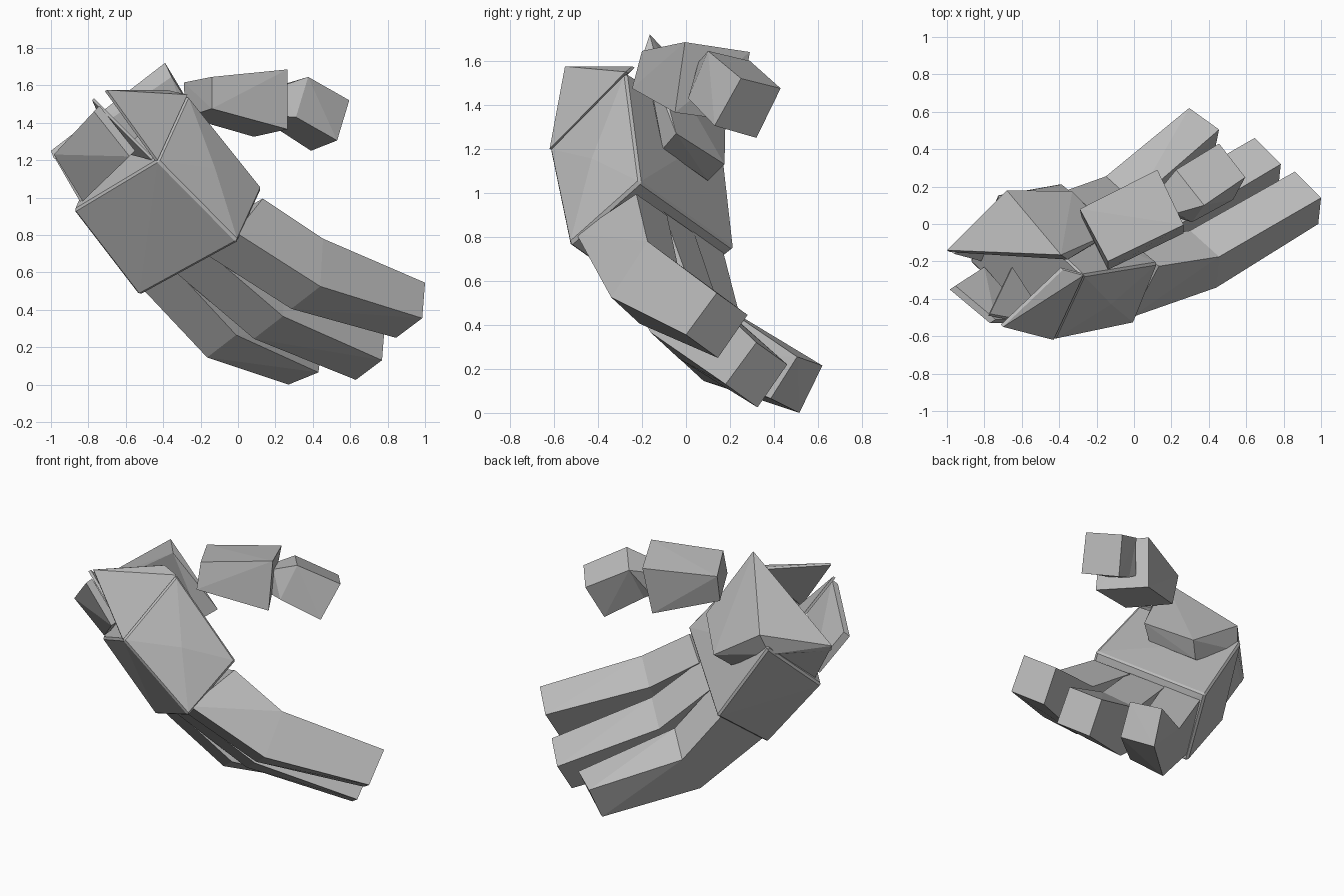
import bpy, bmesh, math
from mathutils import Vector as V

grey = bpy.data.materials.new("plain grey")
grey.diffuse_color = (0.5, 0.5, 0.5, 1)


def hull(name, pts, bevel=0.0):
    """Flat-faced convex block around a few corner points."""
    bm = bmesh.new()
    for p in pts:
        bm.verts.new(p)
    bmesh.ops.convex_hull(bm, input=bm.verts)
    loose = [v for v in bm.verts if not v.link_faces]
    bmesh.ops.delete(bm, geom=loose, context='VERTS')
    bmesh.ops.dissolve_limit(bm, angle_limit=math.radians(3), verts=bm.verts, edges=bm.edges)
    bmesh.ops.recalc_face_normals(bm, faces=bm.faces)
    me = bpy.data.meshes.new(name)
    bm.to_mesh(me)
    bm.free()
    me.materials.append(grey)
    ob = bpy.data.objects.new(name, me)
    bpy.context.collection.objects.link(ob)
    if bevel:
        m = ob.modifiers.new("bevel", 'BEVEL')
        m.width, m.segments = bevel, 1
        m.limit_method = 'ANGLE'
        m.angle_limit = math.radians(40)
    return ob


def shift(quad, d):
    return [V(p) + V(d) for p in quad]


# palm block
A, B = V((-0.43, -0.62, 1.20)), V((0.0, -0.53, 0.765))
C, D = V((-0.27, -0.275, 1.55)), V((0.13, -0.21, 1.05))
E, F = V((-0.88, -0.20, 0.93)), V((-0.53, -0.12, 0.475))
G, H = V((-0.73, 0.16, 1.275)), V((-0.39, 0.22, 0.745))
side_bulge = (C + D + A + B) / 4 + V((0.02, -0.02, 0.015))
hull("palm", [A, B, C, D, E, F, G, H, side_bulge], 0.012)

# three fingers, two segments each
base = [V(p) for p in ((0.17, -0.22, 0.97), (0.04, -0.48, 0.78), (-0.13, -0.35, 0.67), (0.0, -0.08, 0.87))]
joint = [V(p) for p in ((0.455, -0.175, 0.78), (0.44, -0.34, 0.525), (0.285, -0.21, 0.405), (0.30, -0.035, 0.66))]
tip = [V(p) for p in ((1.0, 0.14, 0.545), (0.985, 0.0, 0.355), (0.845, 0.145, 0.25), (0.86, 0.28, 0.445))]
moves = [
    ((0, 0, 0), (0, 0, 0), (0, 0, 0)),
    ((-0.18, 0.13, -0.09), (-0.20, 0.18, -0.16), (-0.215, 0.18, -0.225)),
    ((-0.36, 0.26, -0.18), (-0.45, 0.29, -0.26), None),
]
last_tip = [V(p) for p in ((0.455, 0.505, 0.255), (0.43, 0.385, 0.065), (0.27, 0.515, 0.0), (0.295, 0.62, 0.215))]
for i, (mb, mj, mt) in enumerate(moves, 1):
    b, j = shift(base, mb), shift(joint, mj)
    t = shift(tip, mt) if mt else last_tip
    b = [p - 0.13 * (q - p) for p, q in zip(b, j)]
    hull(f"finger_{i}_base", b + j)
    hull(f"finger_{i}_tip", j + t)

# thumb pad lying on the inner palm, with a flap past the wrist
pad = [V(p) for p in ((-0.12, -0.045, 1.27), (-0.33, 0.175, 1.13), (-0.68, 0.18, 1.36),
                      (-1.0, -0.14, 1.25), (-0.39, -0.165, 1.72))]
under = [V(p) for p in ((-0.21, -0.105, 1.20), (-0.41, 0.10, 1.055), (-0.72, 0.13, 1.22),
                        (-0.985, -0.15, 1.21), (-0.355, -0.19, 1.645))]
hull("thumb_pad", pad + under)


# wrist flaps splaying open around the cut end
def flap(name, pts, inward):
    hull(name, pts + [p + V(inward) for p in pts])


flap("wrist_flap_top", [A.copy(), C.copy(), V((-0.38, -0.245, 1.575)), V((-0.70, -0.55, 1.575))],
     (-0.012, 0.012, -0.006))
flap("wrist_flap_side", [V((-0.58, -0.53, 1.22)), V((-0.83, -0.25, 0.98)),
                         V((-0.985, -0.35, 1.23)), V((-0.77, -0.53, 1.46))], (0.03, 0.02, 0.03))
flap("wrist_flap_middle", [V((-0.46, -0.55, 1.20)), V((-0.66, -0.24, 1.25)),
                           V((-0.78, -0.49, 1.52))], (0.01, 0.01, 0.01))
flap("wrist_flap_lower", [V((-0.84, -0.18, 0.97)), V((-0.72, 0.13, 1.25)),
                          V((-0.99, -0.14, 1.23))], (0.03, -0.02, 0.02))

# thumb, two segments with a small joint
t_start = [V(p) for p in ((-0.14, -0.20, 1.645), (-0.14, -0.245, 1.475), (-0.29, 0.08, 1.615), (-0.28, 0.035, 1.43))]
t_end = [V(p) for p in ((0.265, -0.005, 1.685), (0.265, -0.05, 1.365), (0.125, 0.29, 1.64), (0.085, 0.24, 1.325))]
n_start = [V(p) for p in ((0.375, 0.10, 1.645), (0.225, 0.29, 1.60), (0.19, 0.18, 1.38), (0.31, 0.01, 1.43))]
n_end = [V(p) for p in ((0.595, 0.25, 1.52), (0.455, 0.43, 1.475), (0.39, 0.32, 1.25), (0.53, 0.13, 1.305))]
hull("thumb_base", t_start + t_end)
hull("thumb_tip", n_start + n_end)
mid = sum(t_end, V()) / 4
hull("thumb_joint", n_start + [mid + 0.5 * (p - mid) for p in t_end])
